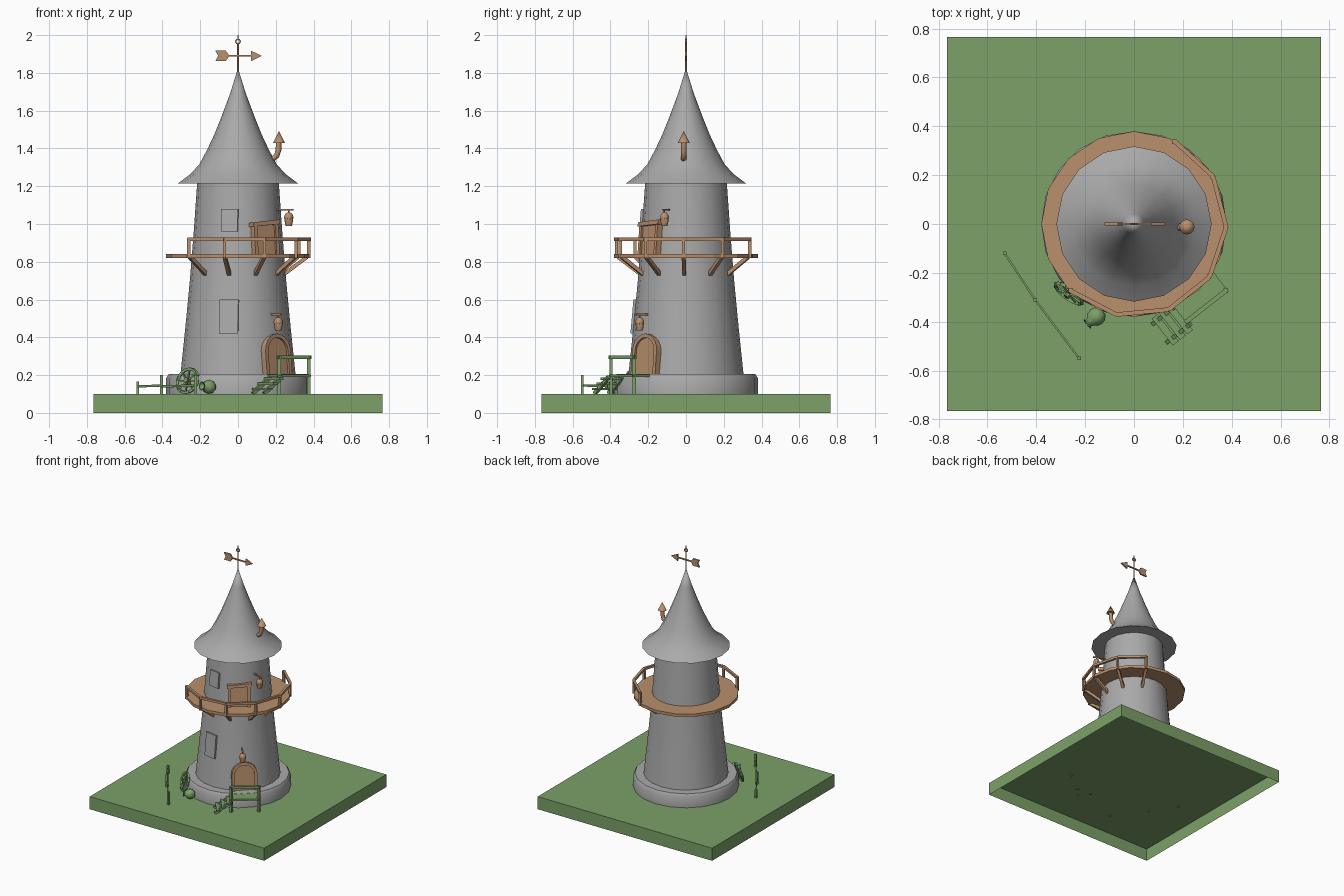
import bpy, bmesh, math
from mathutils import Matrix, Vector as V

if "Cube" in bpy.data.objects:
    bpy.data.objects.remove(bpy.data.objects["Cube"])

def material(name, rgb):
    m = bpy.data.materials.new(name)
    m.diffuse_color = (*rgb, 1)
    m.use_nodes = True
    m.node_tree.nodes["Principled BSDF"].inputs["Base Color"].default_value = m.diffuse_color
    return m

GREEN = material("green", (0.20, 0.355, 0.14))
BROWN = material("brown", (0.49, 0.28, 0.155))
STONE = material("stone", (0.40, 0.40, 0.40))

def finish(bm, name, mat=STONE, smooth=None, normals=True):
    if normals:
        bmesh.ops.recalc_face_normals(bm, faces=bm.faces)
    me = bpy.data.meshes.new(name)
    bm.to_mesh(me)
    bm.free()
    ob = bpy.data.objects.new(name, me)
    bpy.context.collection.objects.link(ob)
    me.materials.append(mat)
    if smooth:
        bpy.ops.object.select_all(action='DESELECT')
        ob.select_set(True)
        bpy.context.view_layer.objects.active = ob
        bpy.ops.object.shade_smooth_by_angle(angle=math.radians(smooth))
    return ob

def polar(deg, r, z):
    a = math.radians(deg)
    return V((r * math.cos(a), r * math.sin(a), z))

def frame(deg, r, z, tilt=0.0):
    """Local x = along the wall, y = up, z = outward."""
    u, t = polar(deg, 1, 0), polar(deg + 90, 1, 0)
    up = (V((0, 0, 1)) - u * tilt).normalized()
    m = Matrix((t, up, t.cross(up))).transposed().to_4x4()
    m.translation = polar(deg, r, z)
    return m

def prism(bm, pts, m, z0, z1):
    lo = [bm.verts.new(m @ V((x, y, z0))) for x, y in pts]
    hi = [bm.verts.new(m @ V((x, y, z1))) for x, y in pts]
    bm.faces.new(lo[::-1])
    bm.faces.new(hi)
    n = len(pts)
    for i in range(n):
        j = (i + 1) % n
        bm.faces.new((lo[i], lo[j], hi[j], hi[i]))

def rect(bm, x0, x1, y0, y1, m, z0, z1):
    prism(bm, [(x0, y0), (x1, y0), (x1, y1), (x0, y1)], m, z0, z1)

def beam(bm, a, b, w, h=None, n=4):
    """Square or round bar from a to b."""
    a, b, h = V(a), V(b), h or w
    d = (b - a).normalized()
    side = d.cross(V((0, 0, 1)))
    side = side.normalized() if side.length > 1e-3 else V((1, 0, 0))
    m = Matrix((side, d.cross(side), d)).transposed().to_4x4()
    m.translation = a
    k = math.sqrt(0.5) if n == 4 else 0.5
    pts = [(w * k * math.cos(t), h * k * math.sin(t))
           for t in ((i + 0.5) * math.tau / n for i in range(n))]
    prism(bm, pts, m, 0, (b - a).length)

def lathe(bm, profile, n, m=Matrix()):
    rings = []
    for r, z in profile:
        if r < 1e-5:
            rings.append([bm.verts.new(m @ V((0, 0, z)))])
        else:
            rings.append([bm.verts.new(m @ polar(360 * i / n, r, z)) for i in range(n)])
    for p, q in zip(rings, rings[1:]):
        for i in range(n):
            j = (i + 1) % n
            f = [p[i % len(p)], p[j % len(p)], q[j % len(q)], q[i % len(q)]]
            f = list(dict.fromkeys(f))
            if len(f) > 2:
                bm.faces.new(f)

# ground slab, open underneath
bm = bmesh.new()
rect(bm, -0.765, 0.765, -0.765, 0.765, Matrix(), 0, 0.1)
bmesh.ops.recalc_face_normals(bm, faces=bm.faces)
bmesh.ops.delete(bm, geom=[f for f in bm.faces if f.normal.z < -0.5], context='FACES')
finish(bm, "ground", GREEN, normals=False)

# tower body, plinth, roof
for name, prof, n in (
    ("plinth", [(0.38, 0.1), (0.38, 0.185), (0.367, 0.205), (0.29, 0.205)], 20),
    ("tower", [(0.305, 0.2), (0.279, 0.45), (0.255, 0.7), (0.235, 0.95), (0.216, 1.22)], 20),
    ("roof", [(0.2, 1.215), (0.318, 1.215), (0.255, 1.262), (0.205, 1.315), (0.165, 1.39),
              (0.125, 1.475), (0.085, 1.575), (0.042, 1.69), (0, 1.825)], 16)):
    bm = bmesh.new()
    lathe(bm, prof, n)
    finish(bm, name, STONE, 40)

# wall panels (shuttered windows)
for name, deg, r, z0, z1, w in (("lower_window", 260, 0.281, 0.42, 0.60, 0.1),
                                ("upper_window", 259, 0.236, 0.96, 1.08, 0.09)):
    bm = bmesh.new()
    rect(bm, -w / 2, w / 2, 0, z1 - z0, frame(deg, r, z0, 0.09), -0.02, 0.009)
    finish(bm, name)

# balcony deck
bm = bmesh.new()
lathe(bm, [(0.22, 0.82), (0.38, 0.82), (0.38, 0.842), (0.22, 0.842)], 16)
finish(bm, "balcony_deck", BROWN)

# balcony railing and brackets
bm, bk = bmesh.new(), bmesh.new()
angles = [226 + 33 * i for i in range(7)]
for a in angles:
    beam(bm, polar(a, 0.375, 0.82), polar(a, 0.375, 0.925), 0.017)
    beam(bk, polar(a, 0.365, 0.825), polar(a, 0.245, 0.735), 0.02)
for a, b in zip(angles, angles[1:]):
    beam(bm, polar(a, 0.378, 0.92), polar(b, 0.378, 0.92), 0.018)
finish(bm, "balcony_railing", BROWN)
finish(bk, "balcony_brackets", BROWN)

# arched entrance door
def arch(r, h):
    return [(r, 0)] + [(r * math.cos(t), h + r * math.sin(t))
            for t in (math.pi * i / 10 for i in range(11))] + [(-r, 0)]
m = frame(-46, 0.288, 0.203, 0.09)
bm = bmesh.new()
prism(bm, arch(0.093, 0.122) + arch(0.072, 0.122)[::-1], m, -0.04, 0.03)
finish(bm, "door_frame", BROWN)
bm = bmesh.new()
prism(bm, arch(0.073, 0.122), m, -0.04, 0.018)
finish(bm, "door", BROWN)

# balcony door
m = frame(-53, 0.236, 0.84, 0.08)
bm = bmesh.new()
for s in (-1, 1):
    rect(bm, s * 0.07 - 0.01, s * 0.07 + 0.01, 0, 0.165, m, -0.03, 0.025)
prism(bm, [(-0.088, 0.145), (0.088, 0.158), (0.088, 0.182), (-0.088, 0.167)], m, -0.03, 0.03)
finish(bm, "balcony_door_frame", BROWN)
bm = bmesh.new()
rect(bm, -0.07, 0.07, 0, 0.155, m, -0.03, 0.014)
finish(bm, "balcony_door", BROWN)

# hanging lanterns
for name, deg, r, z in (("lower_lantern", -49, 0.325, 0.435), ("upper_lantern", -23, 0.292, 0.99)):
    bm = bmesh.new()
    lathe(bm, [(0, 0), (0.016, 0), (0.02, 0.012), (0.024, 0.04), (0.024, 0.05),
               (0.018, 0.064), (0.008, 0.071), (0, 0.071)], 10, Matrix.Translation(polar(deg, r, z)))
    beam(bm, polar(deg, r, z + 0.065), polar(deg, r, z + 0.09), 0.008, n=6)
    beam(bm, polar(deg, r - 0.075, z + 0.086), polar(deg, r + 0.025, z + 0.086), 0.009)
    finish(bm, name, BROWN, 35)

# bent chimney pipe with cap
bm = bmesh.new()
path = [(0.13, 1.335), (0.185, 1.345), (0.205, 1.362), (0.214, 1.39), (0.217, 1.45)]
rings = []
for i, (x, z) in enumerate(path):
    p, q = path[max(i - 1, 0)], path[min(i + 1, 4)]
    d = V((q[0] - p[0], 0, q[1] - p[1])).normalized()
    s = V((0, 1, 0)).cross(d)
    rings.append([bm.verts.new(V((x, -0.012, z)) + 0.015 * (math.cos(t) * s + V((0, math.sin(t), 0))))
                  for t in (math.tau * k / 10 for k in range(10))])
for p, q in zip(rings, rings[1:]):
    for k in range(10):
        bm.faces.new((p[k], p[k - 1], q[k - 1], q[k]))
lathe(bm, [(0, 1.43), (0.031, 1.43), (0, 1.493)], 12, Matrix.Translation((0.217, -0.012, 0)))
finish(bm, "chimney", BROWN, 40)

# weathervane: rod, arrow, ring and tip
bm = bmesh.new()
beam(bm, (0, 0, 1.8), (0, 0, 1.955), 0.01, n=8)
beam(bm, (0, 0, 1.975), (0, 0, 2.0), 0.007, n=6)
beam(bm, (-0.08, 0, 1.89), (0.09, 0, 1.89), 0.009)
circle = [(0.012 * math.cos(t), 0, 1.966 + 0.012 * math.sin(t))
          for t in (math.tau * i / 10 for i in range(10))]
for i in range(10):
    beam(bm, circle[i - 1], circle[i], 0.008)
m = frame(-90, 0, 1.89)
prism(bm, [(0.07, -0.027), (0.126, 0), (0.07, 0.027)], m, -0.006, 0.006)
prism(bm, [(-0.12, -0.028), (-0.065, -0.028), (-0.045, 0), (-0.065, 0.028), (-0.12, 0.028),
           (-0.105, 0)], m, -0.006, 0.006)
finish(bm, "weathervane", BROWN)

# entrance platform with posts, rail and side stairs
m = frame(-52, 0, 0)
def P(t, u, z):
    return m @ V((t, z, u))
bm = bmesh.new()
rect(bm, -0.08, 0.135, 0.19, 0.204, m, 0.35, 0.455)
for t in (-0.073, 0.127):
    beam(bm, P(t, 0.447, 0.09), P(t, 0.447, 0.3), 0.018)
beam(bm, P(-0.083, 0.447, 0.295), P(0.137, 0.447, 0.295), 0.018)
finish(bm, "entrance_platform", GREEN)
bm = bmesh.new()
for i in range(3):
    t, z = -0.092 - 0.037 * i, 0.175 - 0.027 * i
    rect(bm, t - 0.015, t + 0.015, z, z + 0.012, m, 0.35, 0.49)
for u in (0.37, 0.465):
    beam(bm, P(-0.07, u, 0.19), P(-0.19, u, 0.102), 0.016, 0.02)
finish(bm, "stairs", GREEN)

# wagon wheel leaning on the plinth
bm = bmesh.new()
n = V((-0.56, -0.76, 0.3)).normalized()
s = V((0.8, -0.59, 0)).normalized()
up = n.cross(s).normalized()
c = V((-0.267, -0.285, 0.17))
rim = [c + 0.066 * (math.cos(t) * s + math.sin(t) * up)
       for t in (math.tau * i / 16 for i in range(16))]
for i in range(16):
    beam(bm, rim[i - 1], rim[i], 0.014)
    if i % 2 == 0:
        beam(bm, c, rim[i], 0.008)
beam(bm, c - n * 0.013, c + n * 0.018, 0.026, n=8)
finish(bm, "wagon_wheel", GREEN)

# clay pot lying on its side
axis = V((-0.75, -0.62, 0.1)).normalized()
m = Matrix.Translation((-0.155, -0.38, 0.138)) @ axis.to_track_quat('Z', 'Y').to_matrix().to_4x4()
bm = bmesh.new()
lathe(bm, [(0, -0.037), (0.02, -0.034), (0.034, -0.018), (0.038, 0), (0.033, 0.018), (0.02, 0.032),
           (0.017, 0.04), (0.024, 0.048), (0.019, 0.048), (0.013, 0.038), (0, 0.03)], 12, m)
finish(bm, "pot", GREEN, 50)

# low fence
bm = bmesh.new()
pts = [((-0.53, -0.12), 0.165), ((-0.405, -0.31), 0.2), ((-0.225, -0.55), 0.2)]
for (x, y), h in pts:
    beam(bm, (x, y, 0.09), (x, y, h), 0.014)
for (a, _), (b, _) in zip(pts, pts[1:]):
    beam(bm, (*a, 0.14), (*b, 0.145), 0.008, 0.012)
finish(bm, "fence", GREEN)
